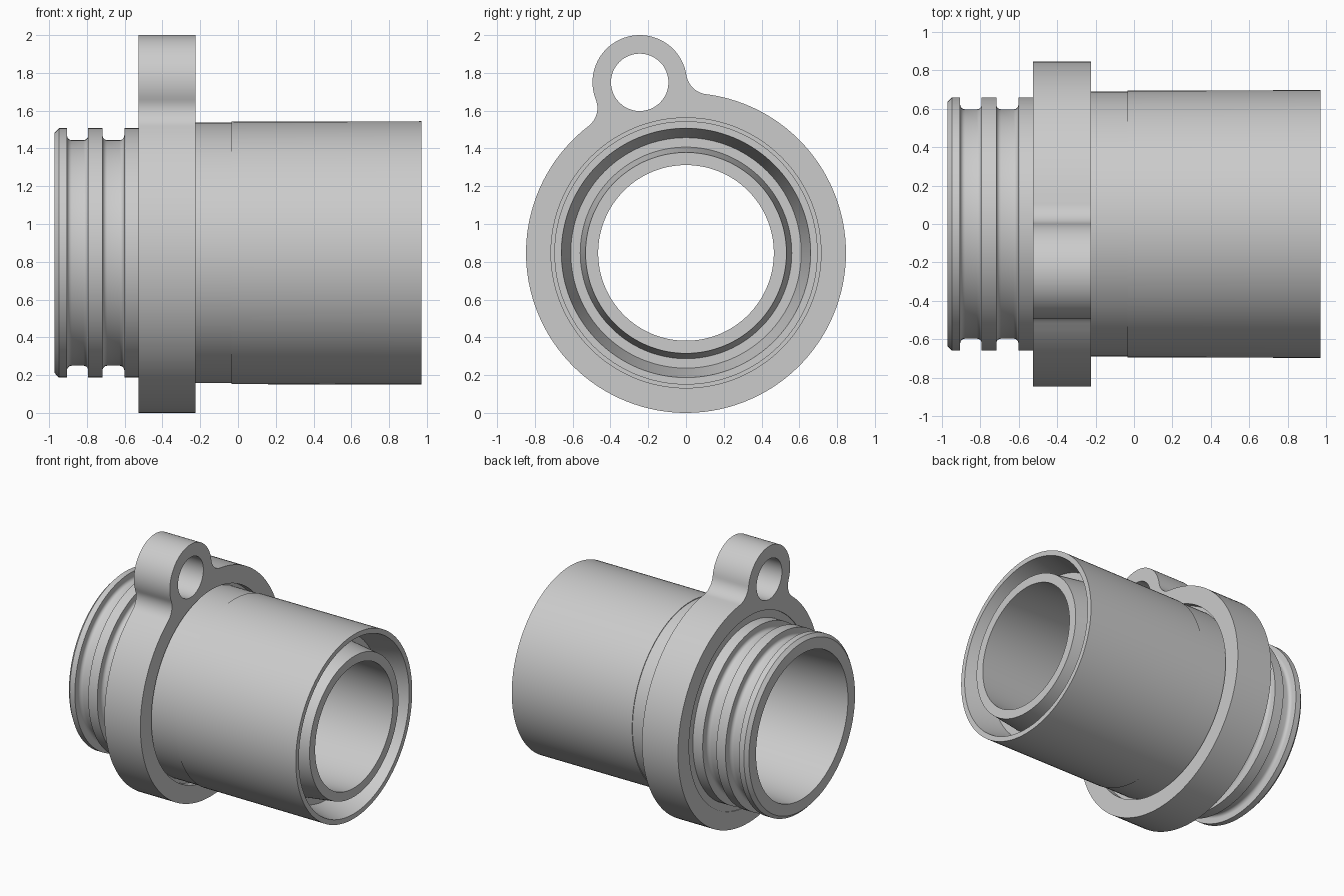
import bpy, bmesh, math
from mathutils import Matrix, Vector

if "Cube" in bpy.data.objects:
    bpy.data.objects.remove(bpy.data.objects["Cube"])

R = 0.847                     # flange radius = axis height
AXIS = Vector((0.0, R))       # (y, z) of the main axis
LUG = Vector((-0.245, 1.75))  # (y, z) of the lug eye
LUG_R, FILLET = 0.25, 0.12


def finish(obj, angle=28):
    bpy.ops.object.select_all(action='DESELECT')
    obj.select_set(True)
    bpy.context.view_layer.objects.active = obj
    bpy.ops.object.shade_smooth_by_angle(angle=math.radians(angle))


def add(name, bm):
    bmesh.ops.recalc_face_normals(bm, faces=bm.faces)
    mesh = bpy.data.meshes.new(name)
    bm.to_mesh(mesh)
    bm.free()
    obj = bpy.data.objects.new(name, mesh)
    bpy.context.collection.objects.link(obj)
    finish(obj)
    return obj


def lathe(name, profile, n=128):
    """Revolve a closed (x, radius) loop about the main axis."""
    bm = bmesh.new()
    rings = []
    for i in range(n):
        a = 2 * math.pi * i / n
        rings.append([bm.verts.new((x, r * math.cos(a), R + r * math.sin(a)))
                      for x, r in profile])
    m = len(profile)
    for i in range(n):
        p, q = rings[i], rings[(i + 1) % n]
        for j in range(m):
            k = (j + 1) % m
            bm.faces.new((p[j], p[k], q[k], q[j]))
    return add(name, bm)


def arc(c, r, a0, a1, n):
    return [(c[0] + r * math.cos(a0 + (a1 - a0) * i / n),
             c[1] + r * math.sin(a0 + (a1 - a0) * i / n)) for i in range(n + 1)]


def ang(v):
    return math.atan2(v[1], v[0])


def groove(x0, x1, top=0.66, bottom=0.597, f=0.025):
    """Seal groove with rounded floor corners."""
    left = arc((x0 + f, bottom + f), f, math.pi, 1.5 * math.pi, 5)
    right = arc((x1 - f, bottom + f), f, 1.5 * math.pi, 2 * math.pi, 5)
    return [(x0, top)] + left + right + [(x1, top)]


# Body: grooved spigot, shoulder, outer sleeve and tapered inner tube
lathe("body", [(-0.972, 0.55), (-0.972, 0.635), (-0.948, 0.66)]
      + groove(-0.905, -0.793) + groove(-0.717, -0.602)
      + [(-0.52, 0.66), (-0.52, 0.72), (-0.28, 0.72), (-0.28, 0.69),
         (-0.035, 0.69), (-0.035, 0.695), (0.972, 0.697),
         (0.972, 0.66), (0.75, 0.61), (0.75, 0.56),
         (0.972, 0.532), (0.972, 0.465)])

# Flange outline: big circle and lug circle blended by two tangent fillets
d = LUG - AXIS
u = d.normalized()
side = Vector((u.y, -u.x))
Rc, rc = R + FILLET, LUG_R + FILLET
a = (d.length ** 2 + Rc ** 2 - rc ** 2) / (2 * d.length)
h = math.sqrt(Rc ** 2 - a ** 2)
right_c = AXIS + u * a + side * h
left_c = AXIS + u * a - side * h
T = 2 * math.pi


def fillet(c, start, end):
    a0, a1 = ang(start - c), ang(end - c)
    a1 = a0 - ((a0 - a1) % T)          # concave: clockwise
    return arc(c, FILLET, a0, a1, 12)


b0, b1 = ang(left_c - AXIS), ang(right_c - AXIS) + T
l0, l1 = ang(right_c - LUG), ang(left_c - LUG)
l1 = l0 + ((l1 - l0) % T)
outline = arc(AXIS, R, b0, b1, 110)[:-1]
outline += fillet(right_c, right_c + (AXIS - right_c).normalized() * FILLET,
                  right_c + (LUG - right_c).normalized() * FILLET)[:-1]
outline += arc(LUG, LUG_R, l0, l1, 48)[:-1]
outline += fillet(left_c, left_c + (LUG - left_c).normalized() * FILLET,
                  left_c + (AXIS - left_c).normalized() * FILLET)[:-1]
bore = arc(AXIS, 0.715, 0, T, 128)[:-1]
eye = arc(LUG, 0.152, 0, T, 48)[:-1]

# Flange plate: filled curve with bore and eye, extruded along x
curve = bpy.data.curves.new("flange_outline", 'CURVE')
curve.dimensions, curve.fill_mode = '2D', 'BOTH'
curve.extrude = 0.1505
for pts in (outline, bore, eye):
    s = curve.splines.new('POLY')
    s.points.add(len(pts) - 1)
    for p, co in zip(s.points, pts):
        p.co = (co[0], co[1], 0, 1)
    s.use_cyclic_u = True
tmp = bpy.data.objects.new("flange_outline", curve)
bpy.context.collection.objects.link(tmp)
bpy.context.view_layer.update()
mesh = bpy.data.meshes.new_from_object(
    tmp.evaluated_get(bpy.context.evaluated_depsgraph_get()))
bm = bmesh.new()
bm.from_mesh(mesh)
bpy.data.objects.remove(tmp)
bmesh.ops.remove_doubles(bm, verts=bm.verts, dist=1e-5)
bm.transform(Matrix(((0, 0, 1, -0.3755), (1, 0, 0, 0), (0, 1, 0, 0), (0, 0, 0, 1))))
add("flange_with_lug", bm)
